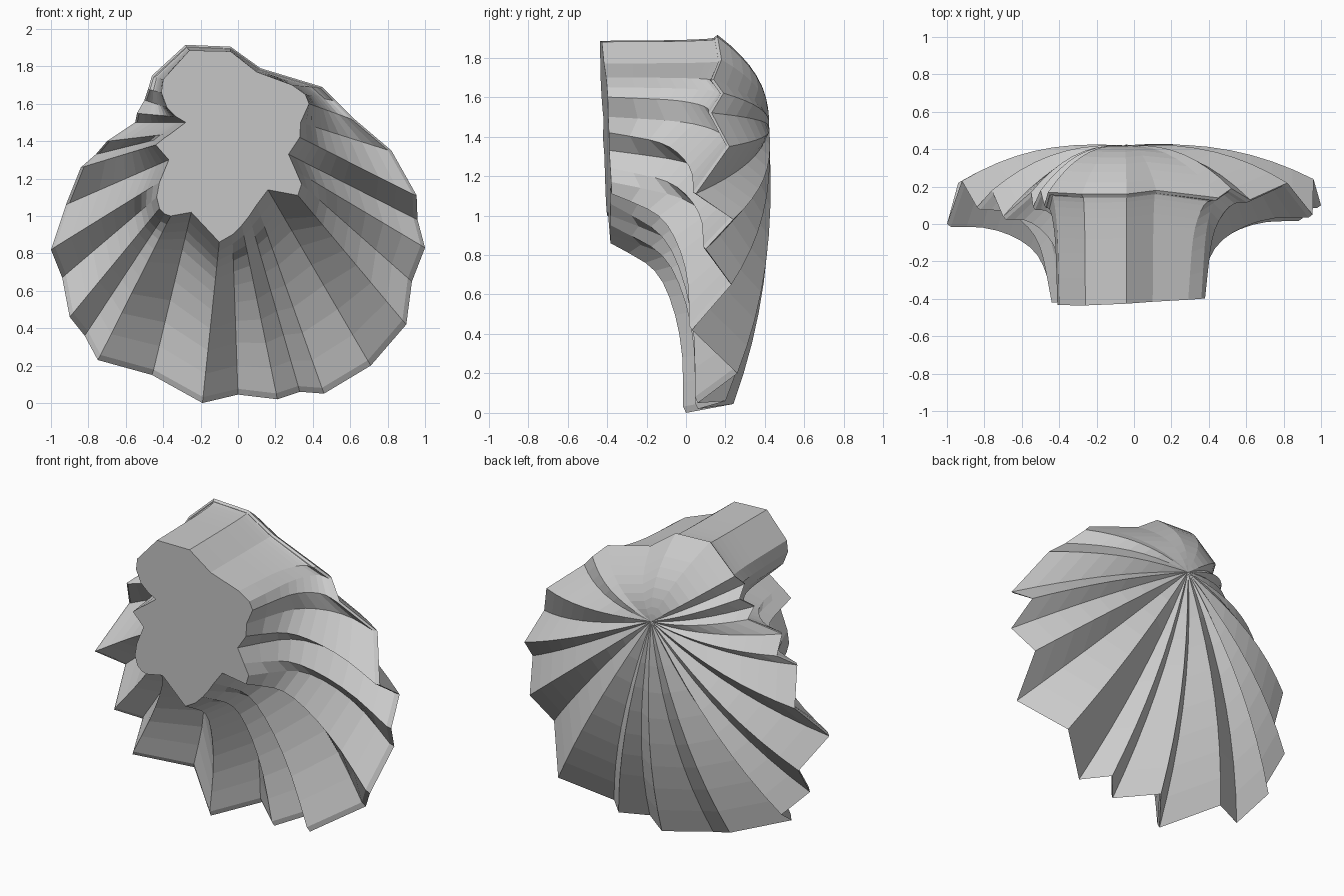
import bpy, bmesh
from mathutils import Vector
from math import sin, pi

# Zigzag rim corners of the pleated cap (x, y, z), counter-clockwise from the bottom
RIM = [(-.19, 0, 0), (0, .24, .045), (.21, .06, .02), (.33, .2, .06), (.46, .06, .05),
       (.71, .26, .2), (.9, .03, .42), (.93, .23, .65), (1, .1, .83), (.96, .24, .98),
       (.955, .05, 1.11), (.82, .22, 1.35), (.62, .13, 1.52), (.52, .19, 1.62),
       (.45, .14, 1.69), (.12, .18, 1.79), (-.04, .16, 1.905), (-.28, .16, 1.915),
       (-.46, .17, 1.75), (-.48, .1, 1.68), (-.5, .18, 1.62), (-.54, .09, 1.55),
       (-.55, .17, 1.5), (-.7, .04, 1.4), (-.76, .18, 1.33), (-.84, .09, 1.26),
       (-.92, .23, 1.06), (-1, 0, .82), (-.94, .22, .67), (-.9, .05, .46),
       (-.82, .22, .36), (-.75, .02, .23), (-.46, .22, .15)]

# Matching outline of the flat stem end (x, z)
STEM = [(-.1, .86), (-.03, .9), (.02, .95), (.06, 1.0), (.1, 1.06),
        (.16, 1.14), (.32, 1.11), (.34, 1.17), (.31, 1.24), (.27, 1.33),
        (.33, 1.42), (.335, 1.5), (.38, 1.6), (.36, 1.65),
        (.29, 1.7), (.1, 1.77), (-.04, 1.88), (-.26, 1.885),
        (-.4, 1.73), (-.41, 1.66), (-.38, 1.58), (-.33, 1.53),
        (-.28, 1.5), (-.36, 1.44), (-.39, 1.42), (-.44, 1.38),
        (-.37, 1.3), (-.42, 1.18), (-.435, 1.1), (-.42, 1.04),
        (-.39, 1.01), (-.36, 1.0), (-.25, 1.02)]

HUB = Vector((-.05, .42, 1.45))
# Flare from the rim to the stem: (share of radial travel, share of depth travel)
FLARE = [(0, 0), (.15, 0), (.3, .01), (.44, .05), (.56, .11), (.67, .19),
         (.76, .28), (.83, .39), (.88, .52), (.94, .75), (1, 1)]


def back_point(p, t):
    """Point on the domed, pleated back, t from the hub to the rim."""
    y = .42 + .012 * sin(pi * t) - .2 * t ** 2.5 - (.22 - p[1]) * t ** 1.3
    return (HUB.x + (p[0] - HUB.x) * t, y, HUB.z + (p[2] - HUB.z) * t)


def front_point(p, s, f):
    """Point on the front flare between the inner lip and the stem end."""
    lip = Vector(p).lerp(HUB, .022)
    y0 = p[1] - .015
    y1 = -.403 - .045 * (s[1] - 1.4) + .04 * s[0]
    return (lip.x + (s[0] - lip.x) * f[0], y0 + (y1 - y0) * f[1],
            lip.z + (s[1] - lip.z) * f[0])


bm = bmesh.new()
hub = bm.verts.new(HUB)
rings = []
# Back of the cap, then lip, flare and stem
for t in (.1, .2, .32, .44, .56, .67, .78, .89, 1):
    rings.append([bm.verts.new(back_point(p, t)) for p in RIM])
for f in FLARE:
    rings.append([bm.verts.new(front_point(p, s, f)) for p, s in zip(RIM, STEM)])

n = len(RIM)
for i in range(n):
    j = (i + 1) % n
    bm.faces.new((hub, rings[0][i], rings[0][j]))
    for a, b in zip(rings, rings[1:]):
        bm.faces.new((a[i], b[i], b[j], a[j]))
# Flat end of the stem
bm.faces.new(rings[-1])
bmesh.ops.recalc_face_normals(bm, faces=bm.faces[:])

mesh = bpy.data.meshes.new("pleated_cap_with_stem")
bm.to_mesh(mesh)
bm.free()
obj = bpy.data.objects.new("pleated_cap_with_stem", mesh)
bpy.context.collection.objects.link(obj)
